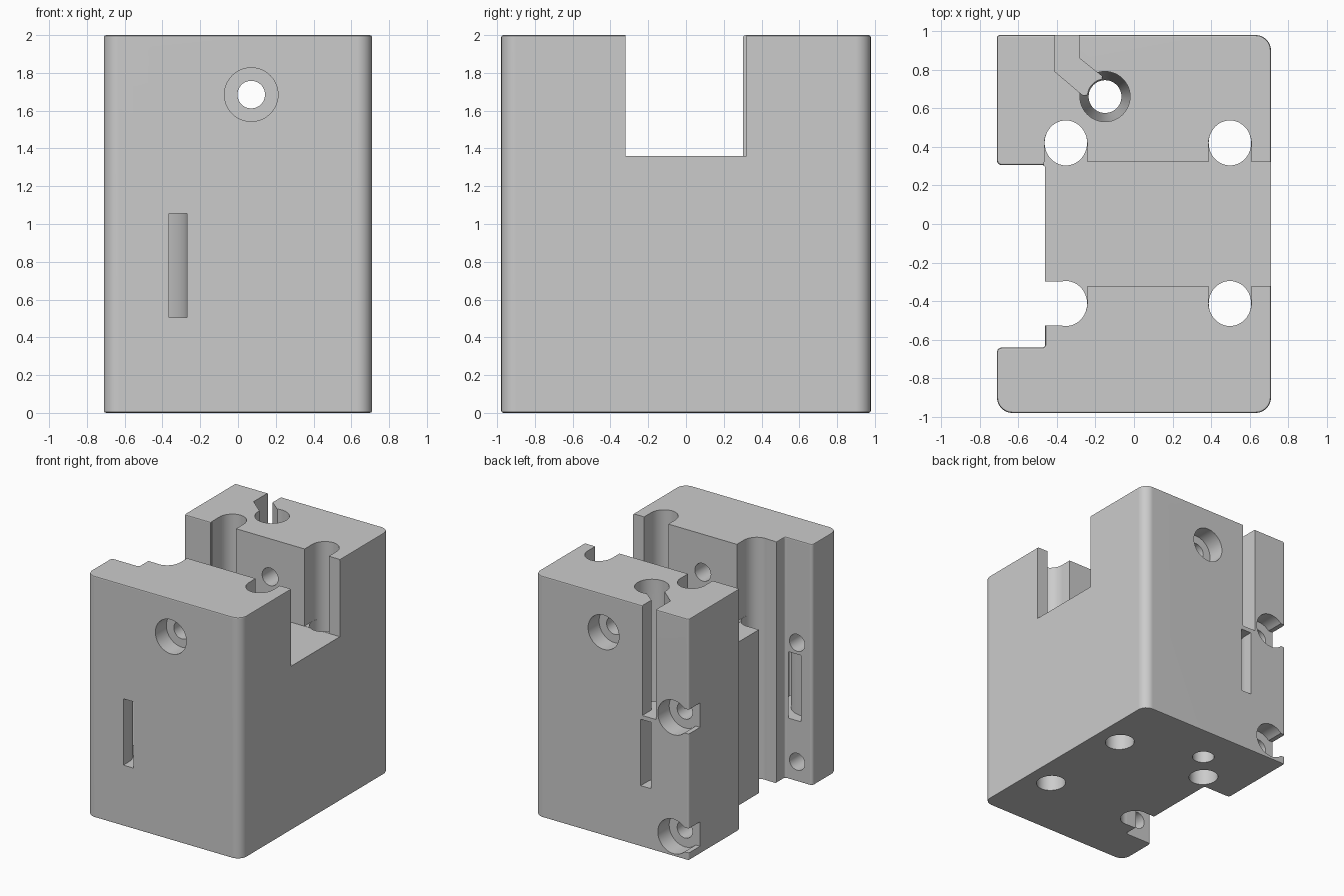
import bpy, bmesh, math
from math import pi, cos, sin
from mathutils import Vector

cube = bpy.data.objects.get("Cube")
if cube:
    bpy.data.objects.remove(cube, do_unlink=True)

TOP, BACK, SIDE = 2.0, 0.979, 0.71
FLOOR = 1.36          # floor of the cross slot
ROD = 0.11            # rod hole radius


def circle(x, y, r, stretch=1.0, n=48):
    return [(x + r * cos(2 * pi * i / n), y + r * stretch * sin(2 * pi * i / n)) for i in range(n)]


def arc(x, y, r, start, end, n=24):
    angles = [start + (end - start) * i / n for i in range(n + 1)]
    return [(x + r * cos(a), y + r * sin(a)) for a in angles]


def u_shape(x, y, r, direction, length):
    """Half circle with straight legs running out along a direction."""
    d = Vector((cos(direction), sin(direction))) * length
    pts = arc(x, y, r, direction + pi / 2, direction + 3 * pi / 2)
    ends = [(p[0] + d.x, p[1] + d.y) for p in (pts[-1], pts[0])]
    return pts + ends


def round_corners(corners, n=6):
    """Right-angled outline with a radius for each corner."""
    out = []
    for i, (x, y, r) in enumerate(corners):
        p = Vector((x, y))
        a = (Vector(corners[i - 1][:2]) - p).normalized() * r
        b = (Vector(corners[(i + 1) % len(corners)][:2]) - p).normalized() * r
        for k in range(n + 1):
            t = pi / 2 * k / n
            out.append(p + a * (1 - sin(t)) + b * (1 - cos(t)))
    return out


def loft(name, rings, edge=0.0):
    """Closed solid through a stack of matching rings."""
    bm = bmesh.new()
    loops = [[bm.verts.new(p) for p in ring] for ring in rings]
    caps = [bm.faces.new(loops[0]), bm.faces.new(loops[-1])]
    for low, high in zip(loops, loops[1:]):
        for i in range(len(low)):
            bm.faces.new((low[i - 1], low[i], high[i], high[i - 1]))
    bmesh.ops.recalc_face_normals(bm, faces=bm.faces[:])
    if bm.calc_volume(signed=True) < 0:
        bmesh.ops.reverse_faces(bm, faces=bm.faces[:])
    if edge:
        rim = [e for f in caps for e in f.edges]
        bmesh.ops.bevel(bm, geom=rim, offset=edge, segments=2, profile=0.5, affect="EDGES")
    mesh = bpy.data.meshes.new(name)
    bm.to_mesh(mesh)
    bm.free()
    obj = bpy.data.objects.new(name, mesh)
    bpy.context.scene.collection.objects.link(obj)
    return obj


def prism(name, pts, lo, hi, axis="z", edge=0.0):
    """Extrude an outline along z, or an x-z outline along y."""
    place = (lambda p, h: (p[0], p[1], h)) if axis == "z" else (lambda p, h: (p[0], h, p[1]))
    return loft(name, [[place(p, h) for p in pts] for h in (lo, hi)], edge)


# Main block with the full-height notch on its right side
big, small = 0.08, 0.025
block = prism("clamp_block", round_corners([
    (-SIDE, -BACK, big), (SIDE, -BACK, big), (SIDE, BACK, big), (-SIDE, BACK, 0.015),
    (-SIDE, 0.305, small), (-0.46, 0.305, 0.015), (-0.46, -0.64, 0.015),
    (-SIDE, -0.64, small)]), 0, TOP, edge=0.012)

cutters = []
cut = cutters.append

# Cable channel: a straight run in from the back, then a diagonal into the bore
cut(prism("channel_cutter", [(-0.41, 1.0), (-0.41, 0.79), (-0.265, 0.667), (-0.16, 0.67),
                             (-0.165, 0.765), (-0.285, 0.86), (-0.285, 1.0)], 1.09, 2.02))

# Stepped vertical bore
cut(loft("bore_cutter", [[(x, y, z) for x, y in circle(-0.15, 0.66, r)] for r, z in
                         ((0.085, -0.2), (0.085, 1.07), (0.13, 1.2), (0.13, 2.2))]))

# Cross slot and vertical rod holes that open into it
cut(prism("slot_cutter", [(-0.465, -0.32), (1, -0.32), (1, 0.32), (-0.465, 0.32)], FLOOR, 2.2))
for x in (-0.353, 0.497):
    for y, toward in ((0.42, -pi / 2), (-0.412, pi / 2)):
        cut(prism("rod_cutter", circle(x, y, ROD, 1.06), -0.2, 2.2))
        cut(prism("rod_opening_cutter", u_shape(x, y, ROD + 0.001, toward, 0.2), FLOOR + 0.002, 2.2))
cut(prism("side_opening_cutter", u_shape(-0.36, -0.412, ROD + 0.005, pi, 0.25), -0.2, 2.2))

# Clamp screw running front to back, with recesses at both ends
cut(prism("clamp_screw_cutter", circle(0.07, 1.685, 0.073), -1.2, 1.2, "y"))
for lo, hi in ((-1.2, -0.835), (0.835, 1.2)):
    cut(prism("clamp_recess_cutter", circle(0.07, 1.685, 0.142), lo, hi, "y"))

# Mounting screws through the right-hand flanges, recessed and open to the side
for z in (0.165, 1.15):
    cut(prism("mount_screw_cutter", circle(-0.57, z, 0.07), -0.85, 1.2, "y"))
    recess = arc(-0.57, z, 0.143, -0.75 * pi, 0.75 * pi, 36)
    recess += [(-0.9, recess[-1][1]), (-0.9, recess[0][1])]
    cut(prism("mount_recess_cutter", recess, 0.83, 1.2, "y"))

# Strap slots curving in from the front and back faces
for s in (-1, 1):
    pts = ([(-0.27, -0.05)] + arc(-0.5475, 0.0675, 0.2775, 0, 1.78)
           + arc(-0.5475, 0.0675, 0.1825, 1.78, 0) + [(-0.365, -0.05)])
    cut(prism("strap_cutter", [(x, s * (BACK - y)) for x, y in pts], 0.505, 1.055))

# Cut everything, then keep only the finished block
for c in cutters:
    c.hide_render = True
    mod = block.modifiers.new(c.name, "BOOLEAN")
    mod.operation, mod.solver, mod.object = "DIFFERENCE", "EXACT", c
bpy.context.view_layer.update()
result = bpy.data.meshes.new_from_object(block.evaluated_get(bpy.context.evaluated_depsgraph_get()))
block.modifiers.clear()
block.data = result
for c in cutters:
    bpy.data.objects.remove(c, do_unlink=True)

# Single grey colour
grey = bpy.data.materials.new("plain_grey")
grey.use_nodes = True
grey.diffuse_color = (0.6, 0.6, 0.6, 1)
grey.node_tree.nodes["Principled BSDF"].inputs["Base Color"].default_value = (0.6, 0.6, 0.6, 1)
result.materials.clear()
result.materials.append(grey)
for p in result.polygons:
    p.material_index = 0

# Smooth curves, flat faces
bpy.ops.object.select_all(action="DESELECT")
block.select_set(True)
bpy.context.view_layer.objects.active = block
bpy.ops.object.shade_smooth_by_angle(angle=math.radians(32))
weighted = block.modifiers.new("weighted_normals", "WEIGHTED_NORMAL")
weighted.keep_sharp = True
